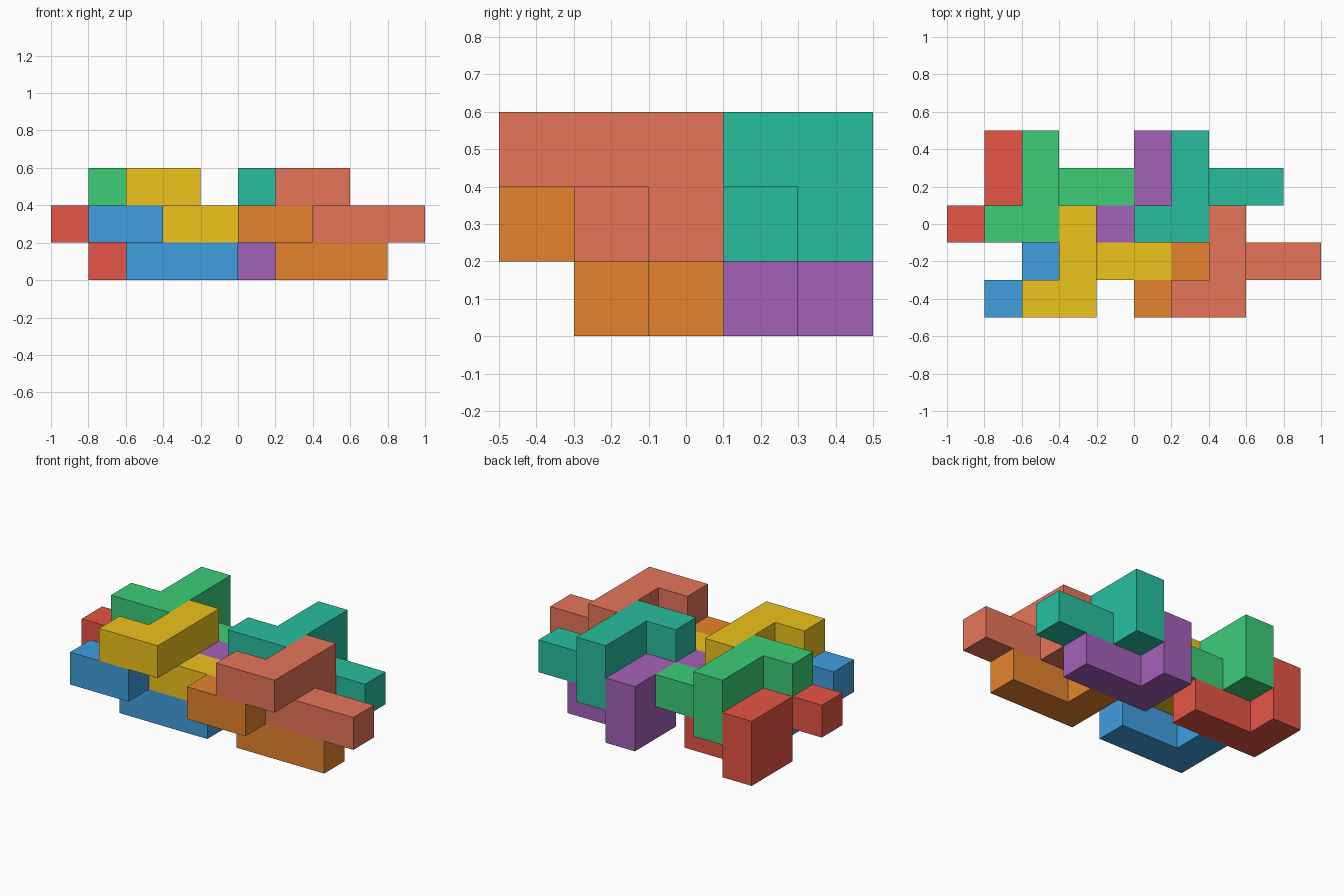
import bpy, bmesh, math
from mathutils import Color, Vector

if "Cube" in bpy.data.objects:
    bpy.data.objects.remove(bpy.data.objects["Cube"])

S = 0.2  # edge of one cube cell

# One interlocking piece as unit cells: a Z-shaped top arm, a foot and a long side arm
CELLS = [(0, 0, 1), (1, 0, 1), (1, 1, 1), (1, 2, 1),
         (1, 1, 0), (1, 2, 0), (2, 1, 0), (3, 1, 0)]

# The eight copies differ only by a shift, in cells (colours are sRGB, 0-255)
PIECES = [
    ("red_piece",    (0, 2, 0), (230, 85, 69)),
    ("green_piece",  (1, 2, 1), (60, 205, 120)),
    ("blue_piece",   (1, 0, 0), (64, 159, 223)),
    ("yellow_piece", (2, 0, 1), (238, 195, 28)),
    ("purple_piece", (4, 2, 0), (163, 97, 184)),
    ("teal_piece",   (5, 2, 1), (39, 191, 159)),
    ("orange_piece", (5, 0, 0), (230, 131, 46)),
    ("salmon_piece", (6, 0, 1), (230, 117, 90)),
]


def piece_mesh(name):
    """Outer skin of the cells, with flat neighbouring squares merged."""
    bm = bmesh.new()
    filled = set(CELLS)
    for cell in CELLS:
        for axis in range(3):
            for side in (-1, 1):
                n = Vector((0, 0, 0))
                n[axis] = side
                c = Vector(cell)
                if tuple(int(v) for v in c + n) in filled:
                    continue
                u = Vector((0, 0, 0))
                u[(axis + 1) % 3] = 0.5
                v = n.cross(u)
                m = c + Vector((0.5, 0.5, 0.5)) + n * 0.5
                bm.faces.new([bm.verts.new((m + a * u + b * v) * S)
                              for a, b in ((-1, -1), (1, -1), (1, 1), (-1, 1))])
    bmesh.ops.remove_doubles(bm, verts=bm.verts[:], dist=1e-4)
    bmesh.ops.dissolve_limit(bm, angle_limit=math.radians(1),
                             verts=bm.verts[:], edges=bm.edges[:])
    bmesh.ops.recalc_face_normals(bm, faces=bm.faces[:])
    mesh = bpy.data.meshes.new(name)
    bm.to_mesh(mesh)
    bm.free()
    return mesh


# Place the eight interlocking pieces
for name, (i, j, k), rgb in PIECES:
    mesh = piece_mesh(name)
    mat = bpy.data.materials.new(name + "_colour")
    linear = Color([c / 255 for c in rgb]).from_srgb_to_scene_linear()
    mat.diffuse_color = (*linear, 1.0)
    mat.use_nodes = True
    mat.node_tree.nodes["Principled BSDF"].inputs["Base Color"].default_value = mat.diffuse_color
    mesh.materials.append(mat)
    obj = bpy.data.objects.new(name, mesh)
    obj.location = (-1 + i * S, -0.5 + j * S, k * S)
    bpy.context.collection.objects.link(obj)
